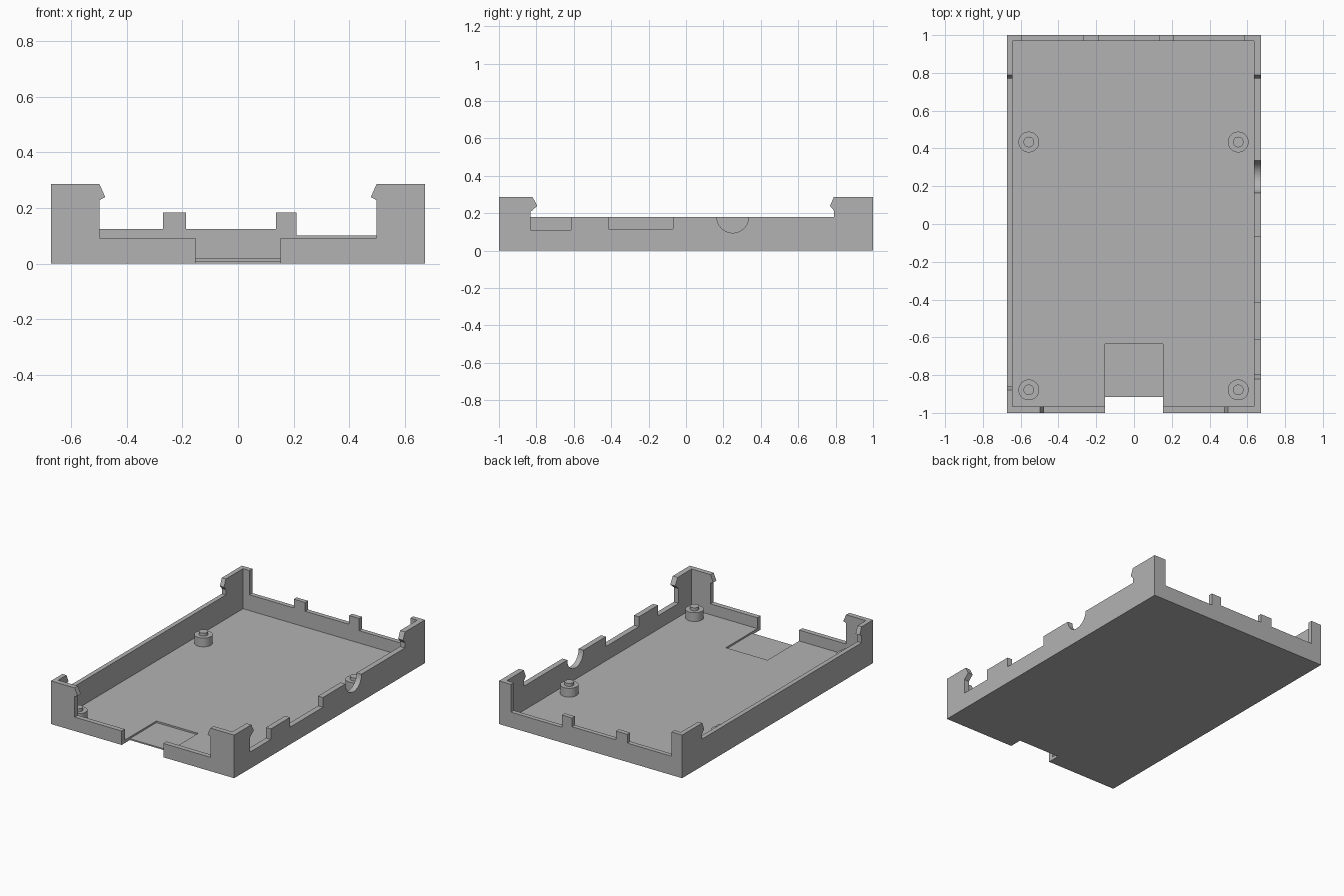
import bpy, bmesh, math

cube = bpy.data.objects.get("Cube")
if cube:
    bpy.data.objects.remove(cube, do_unlink=True)

grey = bpy.data.materials.new("plain grey")
grey.use_nodes = True
colour = (0.45, 0.45, 0.45, 1)
grey.diffuse_color = colour
grey.node_tree.nodes["Principled BSDF"].inputs["Base Color"].default_value = colour

# Overall sizes
X, Y = 0.672, 1.0
IN_L, IN_R, IN_F, IN_B = 0.636, -0.642, -0.967, 0.97
TOP, RIM, FLOOR = 0.286, 0.18, 0.02
BAY, BAY_BACK, PLATE_FRONT = 0.153, -0.636, -0.915


def prism(name, outline, axis, lo, hi):
    """Extrude a flat outline along an axis from lo to hi."""
    place = {"x": lambda u, v, d: (d, u, v),
             "y": lambda u, v, d: (u, d, v),
             "z": lambda u, v, d: (u, v, d)}[axis]
    bm = bmesh.new()
    ends = [[bm.verts.new(place(u, v, d)) for u, v in outline] for d in (lo, hi)]
    bm.faces.new(ends[0])
    bm.faces.new(ends[1])
    n = len(outline)
    for i in range(n):
        j = (i + 1) % n
        bm.faces.new((ends[0][i], ends[0][j], ends[1][j], ends[1][i]))
    bmesh.ops.recalc_face_normals(bm, faces=bm.faces)
    mesh = bpy.data.meshes.new(name)
    bm.to_mesh(mesh)
    bm.free()
    mesh.materials.append(grey)
    obj = bpy.data.objects.new(name, mesh)
    bpy.context.collection.objects.link(obj)
    return obj


def clip(edge, reach, low=0.228, lip=0.0):
    """Snap hook on the edge of a corner post, from bottom to top."""
    return [(edge, low), (edge + reach, 0.239), (edge + lip, TOP)]


def circle(x, y, r, n=32):
    return [(x + r * math.cos(2 * math.pi * i / n),
             y + r * math.sin(2 * math.pi * i / n)) for i in range(n)]


# Floor with an open bay at the front and a thin plate inside it
prism("floor", [(IN_R, IN_F), (-BAY, IN_F), (-BAY, BAY_BACK), (BAY, BAY_BACK),
                (BAY, IN_F), (IN_L, IN_F), (IN_L, IN_B), (IN_R, IN_B)], "z", 0, FLOOR)
prism("bay_plate", [(-BAY, PLATE_FRONT), (BAY, PLATE_FRONT),
                    (BAY, BAY_BACK), (-BAY, BAY_BACK)], "z", 0, 0.009)

# Left wall with two square openings and a round cable notch
notch = [(0.25 - 0.085 * math.cos(a), RIM - 0.085 * math.sin(a))
         for a in [math.pi * i / 20 for i in range(21)]]
left = [(-Y, 0), (Y, 0), (Y, TOP)]
left += clip(0.79, -0.02, 0.215)[::-1] + [(0.79, RIM)] + notch[::-1]
left += [(-0.07, RIM), (-0.07, 0.115), (-0.415, 0.115), (-0.415, RIM),
         (-0.615, RIM), (-0.615, 0.11), (-0.832, 0.11)]
left += clip(-0.832, 0.037, 0.207, 0.012) + [(-Y, TOP)]
prism("left_wall", left, "x", IN_L, X)

# Right wall with a plain rim
right = [(-Y, 0), (Y, 0), (Y, TOP)]
right += clip(0.79, -0.02, 0.215)[::-1] + [(0.79, RIM), (-0.88, RIM)]
right += clip(-0.88, 0.02) + [(-Y, TOP)]
prism("right_wall", right, "x", -X, IN_R)

# Front wall halves on either side of the bay
for name, side, inner in (("front_wall_left", 1, IN_L), ("front_wall_right", -1, IN_R)):
    half = [(abs(inner), 0), (BAY, 0), (BAY, 0.092), (0.498, 0.092)]
    half += clip(0.498, -0.021) + [(abs(inner), TOP)]
    prism(name, [(side * u, v) for u, v in half], "y", -Y, IN_F)

# Back wall with corner posts and two tabs
prism("back_wall", [(IN_R, 0), (IN_L, 0), (IN_L, TOP), (0.585, TOP), (0.585, 0.102),
                    (0.21, 0.102), (0.21, 0.183), (0.136, 0.183), (0.136, 0.125),
                    (-0.186, 0.125), (-0.186, 0.183), (-0.27, 0.183), (-0.27, 0.125),
                    (-0.595, 0.125), (-0.595, TOP), (IN_R, TOP)], "y", IN_B, Y)

# Board supports: a round boss with a locating pin
for end, y in (("front", -0.878), ("back", 0.434)):
    for side, x in (("left", 0.552), ("right", -0.557)):
        for part, r, lo, hi in (("boss", 0.055, FLOOR, 0.078), ("pin", 0.028, 0.078, 0.098)):
            obj = prism(f"{end}_{side}_{part}", circle(x, y, r), "z", lo, hi)
            bpy.ops.object.select_all(action="DESELECT")
            obj.select_set(True)
            bpy.context.view_layer.objects.active = obj
            bpy.ops.object.shade_smooth_by_angle(angle=math.radians(40))
